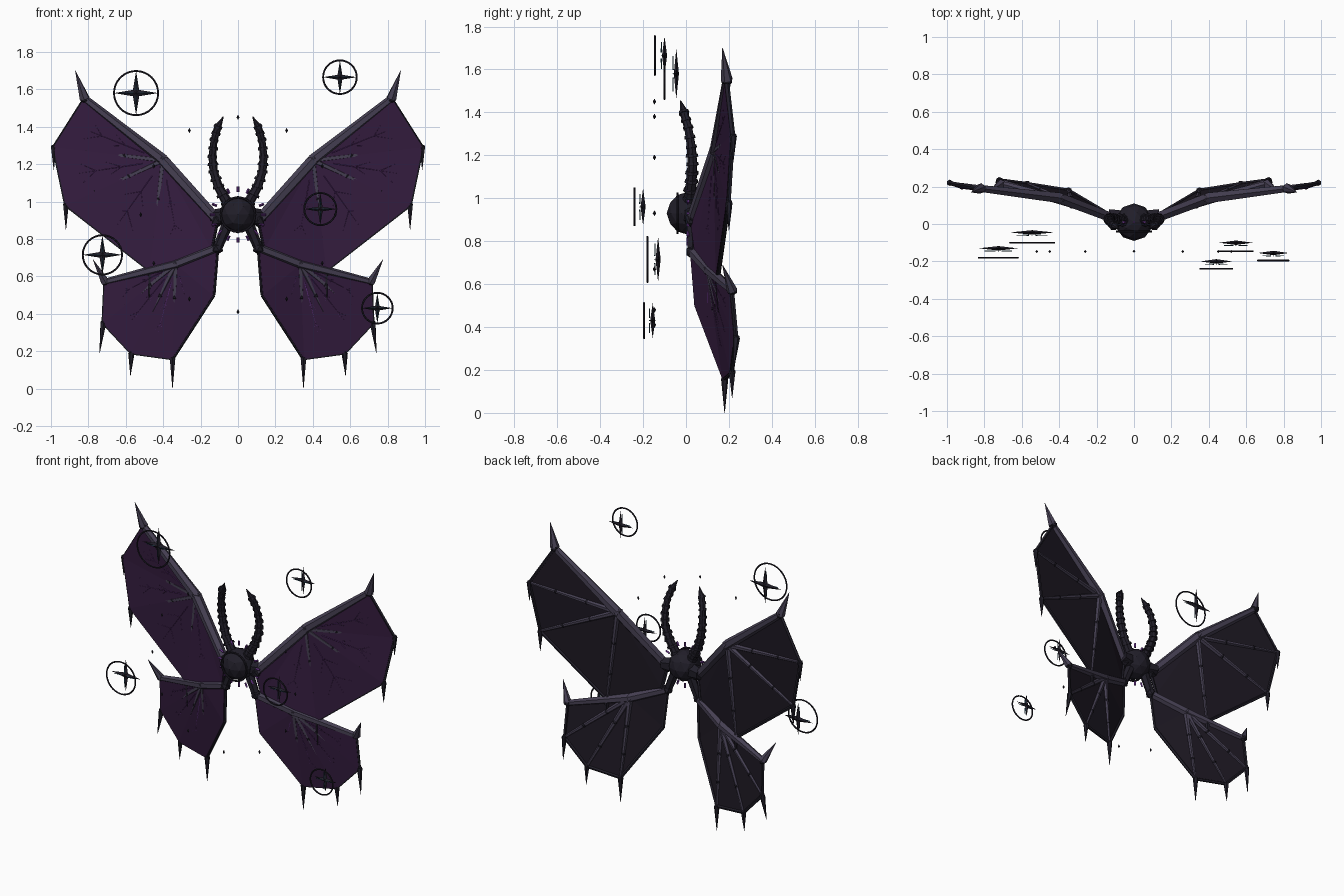
import bpy, bmesh, math
from mathutils import Vector as V, Matrix

if "Cube" in bpy.data.objects:
    bpy.data.objects.remove(bpy.data.objects["Cube"])


def mat(name, r, g, b):
    m = bpy.data.materials.new(name)
    m.diffuse_color = (r, g, b, 1)
    m.use_nodes = True
    m.node_tree.nodes["Principled BSDF"].inputs["Base Color"].default_value = m.diffuse_color
    return m


SKIN = mat("membrane_purple", 0.035, 0.012, 0.05)
BACK = mat("membrane_back", 0.012, 0.009, 0.016)
BONE = mat("bone", 0.06, 0.05, 0.085)
DARK = mat("dark", 0.015, 0.013, 0.022)
GLOW = mat("violet", 0.12, 0.03, 0.22)
TEAL = mat("teal", 0.02, 0.08, 0.12)


def finish(bm, name, mats, mirror=False):
    me = bpy.data.meshes.new(name)
    bm.to_mesh(me)
    bm.free()
    ob = bpy.data.objects.new(name, me)
    bpy.context.collection.objects.link(ob)
    for m in mats:
        me.materials.append(m)
    if mirror:
        ob.modifiers.new("mirror", 'MIRROR').use_clip = False
    return ob


def rod(bm, a, b, r1, r2, n=6):
    a, b = V(a), V(b)
    d = b - a
    m = Matrix.Translation((a + b) / 2) @ d.to_track_quat('Z', 'Y').to_matrix().to_4x4()
    bmesh.ops.create_cone(bm, cap_ends=True, segments=n, radius1=r1, radius2=r2,
                          depth=d.length, matrix=m)


def ball(bm, p, r, sub=1):
    bmesh.ops.create_icosphere(bm, subdivisions=sub, radius=r, matrix=Matrix.Translation(p))


def ring(bm, c, R, r, n=32, k=6):
    # torus facing the front
    rows = []
    for i in range(n):
        a = math.tau * i / n
        rows.append([bm.verts.new((c[0] + math.cos(a) * (R + r * math.cos(t)),
                                   c[1] + r * math.sin(t),
                                   c[2] + math.sin(a) * (R + r * math.cos(t))))
                     for t in (math.tau * j / k for j in range(k))])
    for i in range(n):
        for j in range(k):
            p, q = rows[i], rows[(i + 1) % n]
            bm.faces.new((p[j], p[(j + 1) % k], q[(j + 1) % k], q[j]))
    bmesh.ops.recalc_face_normals(bm, faces=bm.faces)


def wing(name, root, elbow, wrist, hook, tips, claws, inner, r):
    root, elbow, wrist = V(root), V(elbow), V(wrist)
    tips, inner = [V(t) for t in tips], [V(t) for t in inner]
    rim = [wrist] + tips + inner + [root]

    # membrane: fan around the elbow, purple in front and dark behind
    bm = bmesh.new()
    c = bm.verts.new(elbow)
    vs = [bm.verts.new(p) for p in rim]
    for p, q in zip(vs, vs[1:]):
        bm.faces.new((c, p, q))
    bmesh.ops.recalc_face_normals(bm, faces=bm.faces)
    bmesh.ops.solidify(bm, geom=bm.faces[:], thickness=0.012)
    bmesh.ops.recalc_face_normals(bm, faces=bm.faces)
    for f in bm.faces:
        f.material_index = 0 if f.normal.y < -0.3 else 1
    finish(bm, name + "_membrane", [SKIN, BACK], True)

    # leading arm and finger bones
    bm = bmesh.new()
    rod(bm, root, elbow, r * 0.9, r)
    rod(bm, elbow, wrist, r, r * 0.65)
    ball(bm, elbow, r * 1.1)
    rod(bm, wrist, hook, r * 0.9, 0.001)
    for t in tips:
        rod(bm, elbow, t, 0.018, 0.008)
    finish(bm, name + "_bones", [BONE], True)

    # dark rim, knuckles and claws
    bm = bmesh.new()
    for p, q in zip(rim, rim[1:]):
        rod(bm, p, q, 0.01, 0.01, 5)
    for t, k in zip(tips, claws):
        ball(bm, t, 0.017)
        rod(bm, t, k, 0.017, 0.001)
        for f in (0.35, 0.7):
            ball(bm, elbow.lerp(t, f), 0.02 - 0.008 * f)
    ball(bm, wrist, r * 0.9)
    ball(bm, root, r * 1.2)
    finish(bm, name + "_claws", [DARK], True)

    # branching veins on the front of the membrane
    bm = bmesh.new()
    off = V((0, -0.01, 0))
    for p, q in zip(rim[:-2], rim[1:-1]):
        mid = (p + q) / 2
        rod(bm, elbow.lerp(mid, 0.2) + off, elbow.lerp(mid, 0.9) + off, 0.004, 0.002, 4)
        for side in (p, q):
            for f, g in ((0.4, 0.65), (0.65, 0.9)):
                end = elbow.lerp(mid.lerp(side, 0.65), g)
                rod(bm, elbow.lerp(mid, f) + off, end + off, 0.003, 0.0015, 4)
    finish(bm, name + "_veins", [GLOW], True)


wing("upper_wing", (0.11, 0.03, 0.90), (0.40, 0.14, 1.22), (0.82, 0.19, 1.55),
     (0.87, 0.17, 1.70),
     [(0.985, 0.22, 1.29), (0.92, 0.20, 0.98), (0.47, 0.15, 0.63)],
     [(0.985, 0.22, 1.17), (0.92, 0.20, 0.85), (0.475, 0.15, 0.47)],
     [(0.14, 0.05, 0.75)], 0.032)
wing("lower_wing", (0.11, 0.03, 0.75), (0.33, 0.11, 0.665), (0.71, 0.215, 0.57),
     (0.775, 0.17, 0.69),
     [(0.72, 0.235, 0.35), (0.57, 0.215, 0.19), (0.35, 0.18, 0.16)],
     [(0.74, 0.22, 0.19), (0.575, 0.215, 0.07), (0.35, 0.18, 0.0)],
     [(0.13, 0.05, 0.50)], 0.028)

# central orb with thin collar
bm = bmesh.new()
ball(bm, (0, 0.01, 0.93), 0.1, 2)
ring(bm, (0, -0.04, 0.93), 0.092, 0.006, 24)
finish(bm, "orb", [DARK])

# ring of violet dashes around the orb
bm = bmesh.new()
for i in range(16):
    a = math.tau * i / 16
    d = V((math.cos(a), 0, math.sin(a)))
    c = V((0, 0.01, 0.93))
    rod(bm, c + d * 0.122, c + d * 0.15, 0.007, 0.007, 4)
finish(bm, "orb_dashes", [GLOW])

# shoulder blocks
bm = bmesh.new()
rod(bm, (0.07, 0.03, 0.92), (0.14, 0.05, 0.92), 0.05, 0.035)
rod(bm, (0.06, 0.03, 0.87), (0.11, 0.03, 0.75), 0.03, 0.025)
finish(bm, "shoulders", [DARK], True)

# segmented horns
bm = bmesh.new()
path = [V(p) for p in [(0.06, 0.02, 1.00), (0.105, 0.025, 1.08), (0.13, 0.03, 1.16),
                       (0.137, 0.025, 1.24), (0.128, 0.01, 1.33), (0.107, -0.01, 1.40),
                       (0.078, -0.025, 1.455)]]
rad = [0.028, 0.025, 0.023, 0.021, 0.019, 0.02, 0.002]
for i in range(6):
    a, b = path[i], path[i + 1]
    rod(bm, a, b, rad[i], rad[i + 1], 8)
    u = (b - a).normalized() * 0.007
    for f in ((0, 0.5) if i < 5 else (0,)):
        p = a.lerp(b, f)
        rod(bm, p - u, p + u, rad[i] * 1.3, rad[i] * 1.2, 8)
finish(bm, "horns", [DARK], True)


# floating stars, each with a ring in front
def star(i, x, z, r, ys, yr):
    bm = bmesh.new()
    pts = []
    for k in range(8):
        a = math.tau * k / 8
        R = r if k % 2 == 0 else r * 0.2
        pts.append(bm.verts.new((x + R * math.cos(a), ys, z + R * math.sin(a))))
    hubs = [bm.verts.new((x, ys + s * 0.012, z)) for s in (-1, 1)]
    for k in range(8):
        for h in hubs:
            bm.faces.new((pts[k], pts[(k + 1) % 8], h))
    bmesh.ops.recalc_face_normals(bm, faces=bm.faces)
    ring(bm, (x, yr, z), r, 0.005)
    finish(bm, "star_%d" % i, [DARK])
    bm = bmesh.new()
    for k in range(4):
        d = V((math.cos(k * math.pi / 2), 0, math.sin(k * math.pi / 2))) * r
        c = V((x, ys - 0.015, z))
        rod(bm, c + d * 0.15, c + d * 0.7, 0.003, 0.002, 4)
    finish(bm, "star_glow_%d" % i, [TEAL])


for i, s in enumerate([(-0.545, 1.58, 0.118, -0.045, -0.10), (0.545, 1.665, 0.09, -0.10, -0.145),
                       (-0.725, 0.715, 0.105, -0.13, -0.18), (0.44, 0.96, 0.086, -0.20, -0.24),
                       (0.745, 0.43, 0.082, -0.155, -0.195)]):
    star(i, *s)

# halo of tiny diamonds
bm = bmesh.new()
for i in range(12):
    a = math.tau * i / 12
    c = V((0.52 * math.cos(a), -0.147, 0.93 + 0.52 * math.sin(a)))
    for s in (-1, 1):
        rod(bm, c, c + V((0, 0, s * 0.013)), 0.008, 0.0005, 4)
finish(bm, "halo_diamonds", [DARK])
